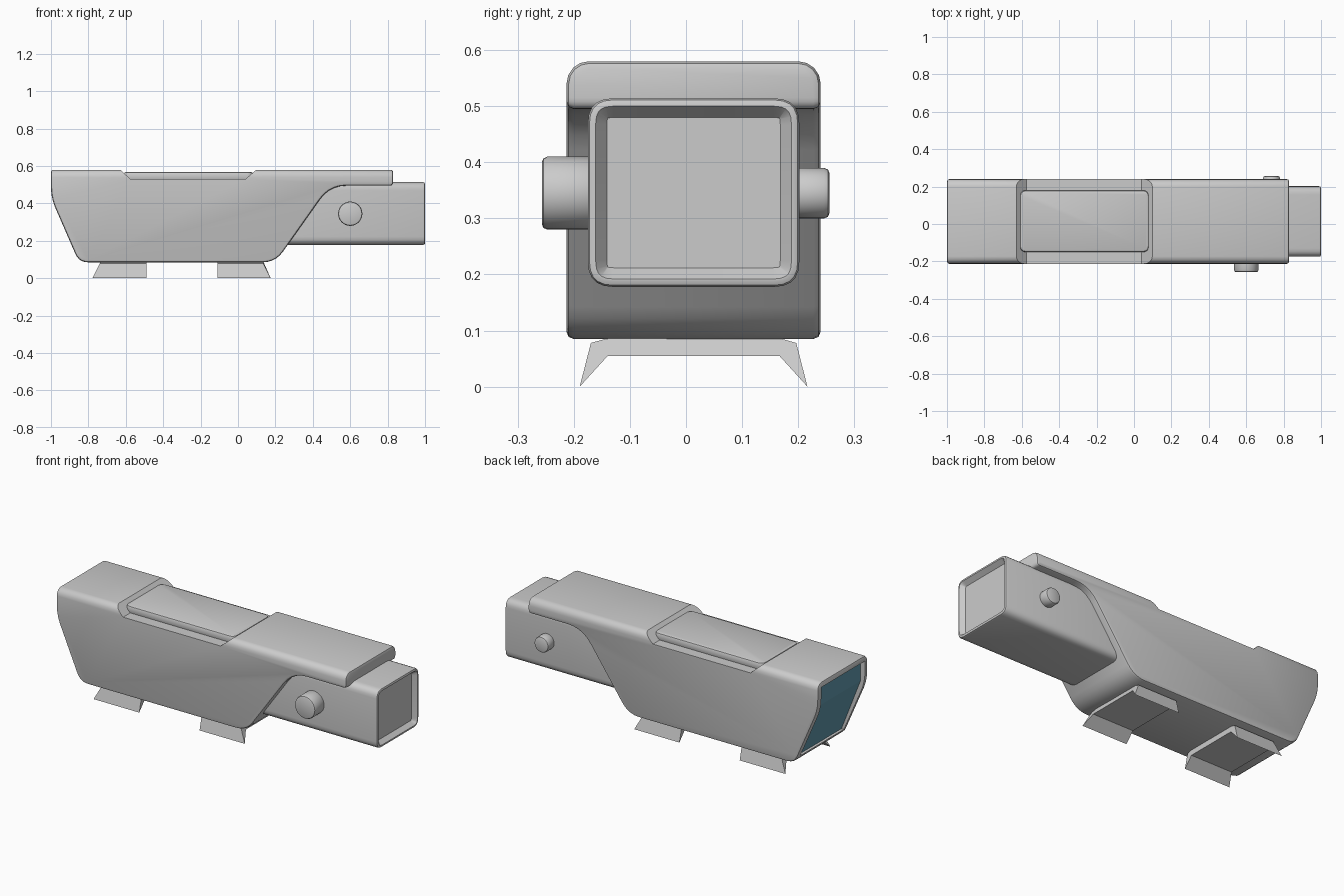
import bpy, bmesh, math
from mathutils import Vector

if "Cube" in bpy.data.objects:
    bpy.data.objects.remove(bpy.data.objects["Cube"], do_unlink=True)

MID = 0.0135          # centre of the body across its width
HALF = 0.2265         # half of the body width


def material(name, colour):
    m = bpy.data.materials.new(name)
    m.use_nodes = True
    m.diffuse_color = (*colour, 1)
    m.node_tree.nodes["Principled BSDF"].inputs["Base Color"].default_value = (*colour, 1)
    return m


GREY = material("housing grey", (0.6, 0.6, 0.6))
GLASS = material("lens teal", (0.12, 0.32, 0.42))


def rounded(corners, steps=5):
    """Round each (u, v, radius) corner of a closed outline."""
    out = []
    for i, (u, v, r) in enumerate(corners):
        c = Vector((u, v))
        if not r:
            out.append(c)
            continue
        a = c + (Vector(corners[i - 1][:2]) - c).normalized() * r
        b = c + (Vector(corners[(i + 1) % len(corners)][:2]) - c).normalized() * r
        for k in range(steps + 1):
            t = k / steps
            out.append(a * (1 - t) ** 2 + c * 2 * t * (1 - t) + b * t * t)
    return out


def finish(name, bm, mat):
    bmesh.ops.recalc_face_normals(bm, faces=bm.faces)
    mesh = bpy.data.meshes.new(name)
    bm.to_mesh(mesh)
    bm.free()
    ob = bpy.data.objects.new(name, mesh)
    bpy.context.collection.objects.link(ob)
    mesh.materials.append(mat)
    return ob


def prism(outline, lo, hi, axis):
    """Extrude an outline along y (outline is x, z) or x (outline is y, z)."""
    def place(p, d):
        return (p[0], d, p[1]) if axis == "y" else (d, p[0], p[1])
    bm = bmesh.new()
    face = bm.faces.new([bm.verts.new(place(p, lo)) for p in outline])
    side = bmesh.ops.extrude_face_region(bm, geom=[face])["geom"]
    for v in side:
        if isinstance(v, bmesh.types.BMVert):
            v.co["xyz".index(axis)] = hi
    bmesh.ops.recalc_face_normals(bm, faces=bm.faces)
    return bm


def apply(ob, kind, **settings):
    mod = ob.modifiers.new(kind.lower(), kind)
    for key, value in settings.items():
        setattr(mod, key, value)
    bpy.context.view_layer.objects.active = ob
    bpy.ops.object.modifier_apply(modifier=mod.name)


def bevel(ob, width, segments=2):
    apply(ob, "BEVEL", width=width, segments=segments, limit_method="ANGLE",
          angle_limit=math.radians(35))


def cut(ob, cutter):
    cutter.hide_render = True
    apply(ob, "BOOLEAN", operation="DIFFERENCE", object=cutter, solver="EXACT")
    bpy.data.objects.remove(cutter, do_unlink=True)


def smooth(ob):
    bpy.ops.object.select_all(action="DESELECT")
    ob.select_set(True)
    bpy.context.view_layer.objects.active = ob
    bpy.ops.object.shade_smooth_by_angle(angle=math.radians(32))


# Main housing with an overhanging hood at one end
profile = rounded([(-1, .58, 0), (-1, .43, .06), (-.85, .085, .05), (.2, .085, .07),
                   (.49, .495, .09), (.83, .495, .02), (.83, .58, 0)])
bm = prism(profile, MID - HALF, MID + HALF, "y")
top_edges = [e for e in bm.edges if all(v.co.z > .575 for v in e.verts)
             and abs(e.verts[0].co.x - e.verts[1].co.x) > 1]
bmesh.ops.bevel(bm, geom=top_edges, offset=.04, segments=4, profile=.5, affect="EDGES")
housing = finish("housing", bm, GREY)
bevel(housing, .013)

# Shallow saddle across the top
saddle = [(-.64, .59), (-.575, .53), (.04, .53), (.11, .59), (.11, .7), (-.64, .7)]
cut(housing, finish("saddle_cutter", prism(saddle, -.5, .5, "y"), GREY))

# Lens recess following the bent end, with the glass seated inside it
recess = [(-1.2, .55), (-.965, .55), (-.965, .43), (-.84, .125), (-1.2, .125)]
cut(housing, finish("recess_cutter",
                    prism(recess, MID - HALF + .03, MID + HALF - .03, "y"), GREY))
smooth(housing)
glass = [(-.972, .555), (-.972, .43), (-.85, .12), (-.83, .12), (-.955, .43), (-.955, .555)]
finish("lens_glass", prism(glass, MID - HALF + .025, MID + HALF - .025, "y"), GLASS)

# Raised pad in the saddle
pad = prism([(-.61, .52), (-.61, .568), (.08, .568), (.08, .52)], -.15, .18, "y")
corners = [e for e in pad.edges if abs(e.verts[0].co.z - e.verts[1].co.z) > .03]
bmesh.ops.bevel(pad, geom=corners, offset=.03, segments=4, profile=.5, affect="EDGES")
pad = finish("top_pad", pad, GREY)
bevel(pad, .012)
smooth(pad)

# Eyepiece box with a sunken end panel
r = .045
box = rounded([(-.175, .178, r), (.202, .178, r), (.202, .514, r), (-.175, .514, r)])
bm = prism(box, .12, 1, "x")
end = max(bm.faces, key=lambda f: f.calc_center_median().x)
bmesh.ops.bevel(bm, geom=list(end.edges), offset=.01, segments=2, profile=.5, affect="EDGES")
end = max(bm.faces, key=lambda f: f.calc_center_median().x)
bmesh.ops.inset_region(bm, faces=[end], thickness=.004)
bmesh.ops.inset_region(bm, faces=[end], thickness=.02, depth=-.025)
smooth(finish("eyepiece", bm, GREY))


# Side knobs
def knob(name, x, z, radius, y_in, y_out):
    bpy.ops.mesh.primitive_cylinder_add(vertices=32, radius=radius, depth=abs(y_out - y_in),
                                        location=(x, (y_in + y_out) / 2, z),
                                        rotation=(math.pi / 2, 0, 0))
    ob = bpy.context.object
    ob.name = name
    ob.data.materials.append(GREY)
    bevel(ob, .01)
    smooth(ob)


knob("front_knob", .6, .345, .065, -.165, -.257)
knob("back_knob", .735, .345, .045, .19, .256)


# Mounting feet with splayed legs, outer ends raked outward
def foot(name, inner, outer):
    rake = math.copysign(.04, outer - inner)
    half = [(.14, .09), (.183, .078), (.203, 0), (.153, .055)]
    outline = [(MID + y, z) for y, z in half] + [(MID - y, z) for y, z in reversed(half)]
    bm = prism(outline, inner, outer, "x")
    for v in bm.verts:
        if abs(v.co.x - outer) < .001:
            v.co.x -= rake * min(v.co.z / .08, 1)
    finish(name, bm, GREY)


foot("left_foot", -.11, .175)
foot("right_foot", -.49, -.778)
